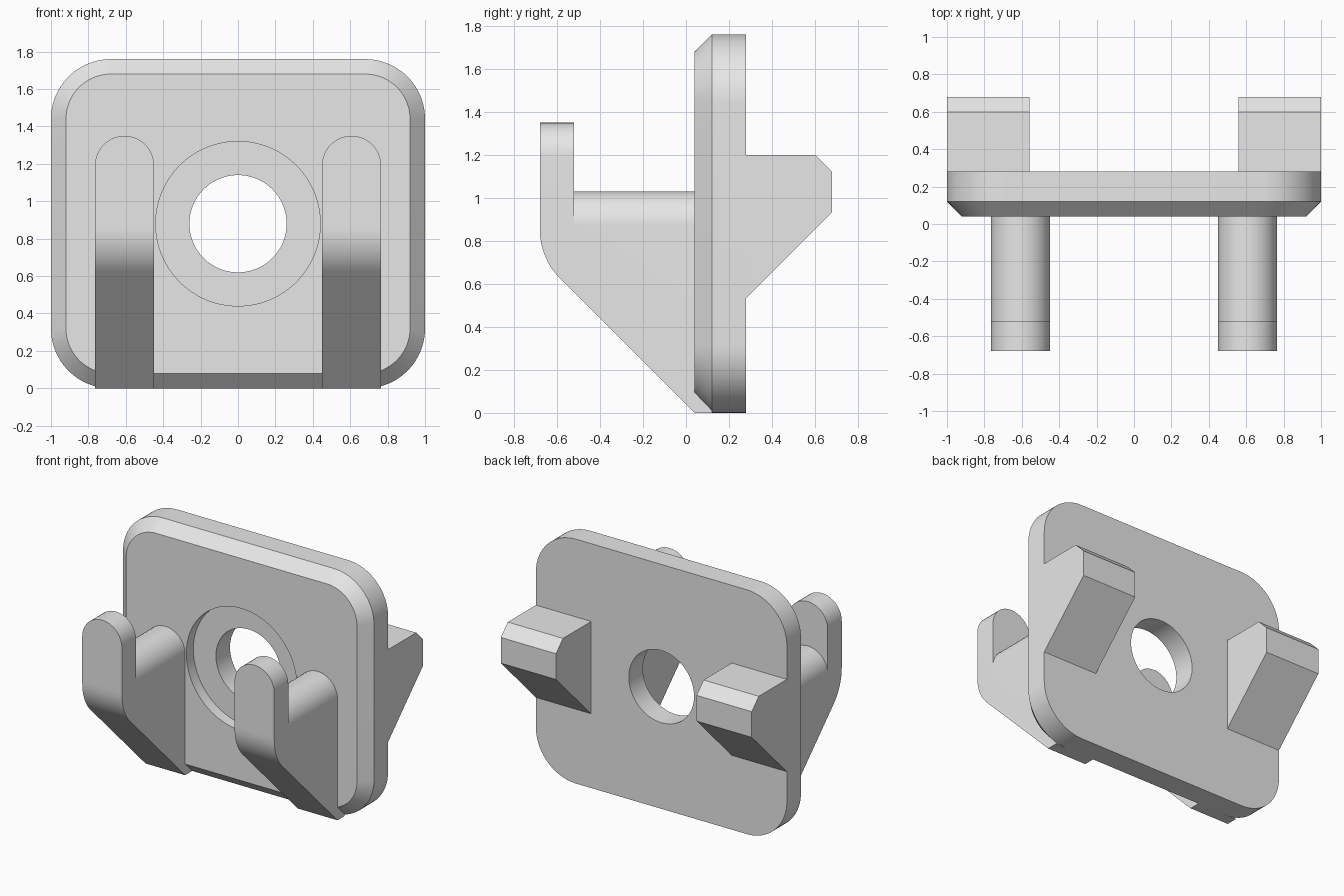
import bpy, bmesh, math

if "Cube" in bpy.data.objects:
    bpy.data.objects.remove(bpy.data.objects["Cube"])

grey = bpy.data.materials.new("grey")
grey.diffuse_color = (0.8, 0.8, 0.8, 1)
grey.use_nodes = True
grey.node_tree.nodes["Principled BSDF"].inputs["Base Color"].default_value = grey.diffuse_color


def loft(name, loops, closed=False, smooth=True):
    """Skin a list of equal-length point loops; cap the ends or join them in a ring."""
    bm = bmesh.new()
    rings = [[bm.verts.new(p) for p in loop] for loop in loops]
    n = len(rings[0])
    pairs = list(zip(rings, rings[1:])) + ([(rings[-1], rings[0])] if closed else [])
    for a, b in pairs:
        for i in range(n):
            j = (i + 1) % n
            bm.faces.new((a[i], a[j], b[j], b[i]))
    if not closed:
        bm.faces.new(rings[0])
        bm.faces.new(rings[-1])
    bmesh.ops.remove_doubles(bm, verts=bm.verts, dist=1e-5)
    bmesh.ops.recalc_face_normals(bm, faces=bm.faces)
    mesh = bpy.data.meshes.new(name)
    bm.to_mesh(mesh)
    bm.free()
    mesh.materials.append(grey)
    obj = bpy.data.objects.new(name, mesh)
    bpy.context.collection.objects.link(obj)
    if smooth:
        bpy.ops.object.select_all(action='DESELECT')
        obj.select_set(True)
        bpy.context.view_layer.objects.active = obj
        bpy.ops.object.shade_smooth_by_angle(angle=math.radians(30))
    return obj


# Plate: rounded square with bevelled front edge and counterbored hole
SEG, CZ = 20, 0.88


def rounded(y, inset):
    r = 0.32 - inset
    pts = []
    for c, (sx, sz) in enumerate(((1, 1), (-1, 1), (-1, -1), (1, -1))):
        for k in range(SEG):
            a = math.pi / 2 * (c + k / (SEG - 1))
            pts.append((sx * 0.68 + r * math.cos(a), y, CZ + sz * 0.56 + r * math.sin(a)))
    return pts


def circle(y, r):
    n = 4 * SEG
    return [(r * math.cos(2 * math.pi * (i + 0.5) / n), y,
             CZ + r * math.sin(2 * math.pi * (i + 0.5) / n)) for i in range(n)]


loft("plate", [rounded(0.28, 0), rounded(0.12, 0), rounded(0.04, 0.08),
               circle(0.04, 0.44), circle(0.12, 0.44),
               circle(0.12, 0.26), circle(0.28, 0.26)], closed=True)

# Hooks: round-topped arm with a raised front prong and sloped underside
HALF, ARM_Z, PRONG_Z, FILLET = 0.158, 0.872, 1.192, 0.32


def section(cx, y, bottom, top):
    pts = [(cx - HALF, y, ARM_Z), (cx - HALF, y, bottom),
           (cx + HALF, y, bottom), (cx + HALF, y, ARM_Z)]
    for k in range(21):
        a = math.pi * k / 20
        pts.append((cx + HALF * math.cos(a), y, top + HALF * math.sin(a)))
    return pts


stations = [(0.12, 0, ARM_Z), (0.04, 0, ARM_Z), (-0.52, 0.56, ARM_Z), (-0.52, 0.56, PRONG_Z)]
for k in range(9):
    a = math.pi / 4 * (1 - k / 8)
    stations.append((-0.68 + FILLET * (1 - math.cos(a)), 0.852 - FILLET * math.sin(a), PRONG_Z))

# Back tabs: bevelled wedge profile (y, z)
tab = [(0.28, 1.2), (0.6, 1.2), (0.68, 1.12), (0.68, 0.935), (0.28, 0.535)]

for side, s in (("left", -1), ("right", 1)):
    loft(side + "_hook", [section(s * 0.607, *st) for st in stations])
    loft(side + "_back_tab", [[(s * x, y, z) for y, z in tab] for x in (0.56, 1.0)], smooth=False)
